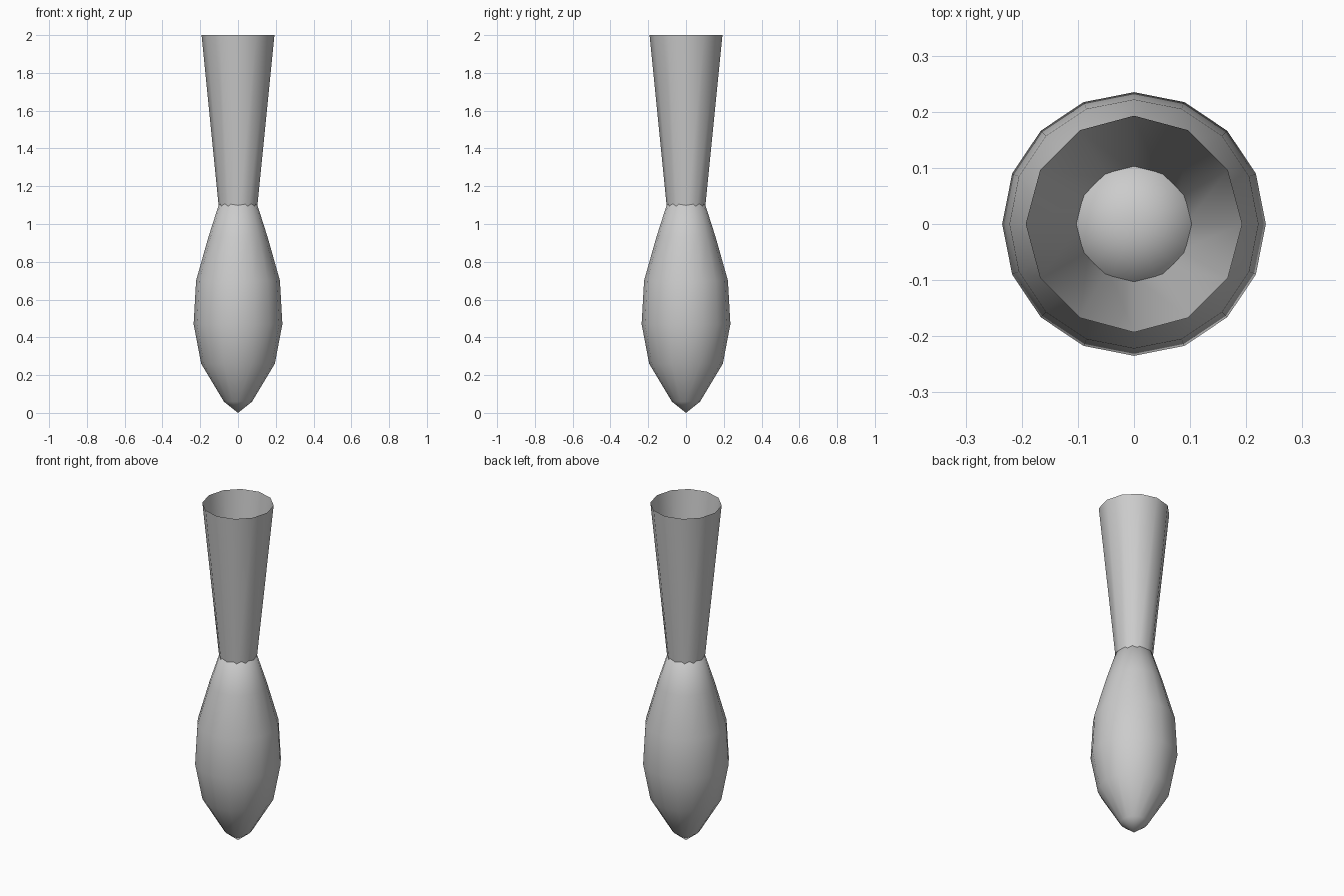
import bpy, bmesh
from math import cos, sin, pi

if "Cube" in bpy.data.objects:
    bpy.data.objects.remove(bpy.data.objects["Cube"])


def lathe(name, profile, sides, angle):
    """Revolve (radius, z) points about z; radius 0 makes a pointed end."""
    bm = bmesh.new()
    rings = []
    for r, z in profile:
        count = sides if r > 0 else 1
        rings.append([bm.verts.new((r * cos(2 * pi * i / sides),
                                    r * sin(2 * pi * i / sides), z))
                      for i in range(count)])
    for low, high in zip(rings, rings[1:]):
        for i in range(sides):
            j = (i + 1) % sides
            corners = [low[i % len(low)], low[j % len(low)],
                       high[j % len(high)], high[i % len(high)]]
            bm.faces.new(list(dict.fromkeys(corners)))
    mesh = bpy.data.meshes.new(name)
    bm.to_mesh(mesh)
    bm.free()
    obj = bpy.data.objects.new(name, mesh)
    bpy.context.collection.objects.link(obj)
    bpy.ops.object.select_all(action='DESELECT')
    obj.select_set(True)
    bpy.context.view_layer.objects.active = obj
    bpy.ops.object.shade_smooth_by_angle(angle=angle)
    return obj


# Bulbous pointed body, its upper tip hidden inside the neck
lathe("bulb_body", [(0, 0), (0.075, 0.06), (0.195, 0.26), (0.235, 0.47),
                    (0.222, 0.70), (0.157, 0.93), (0, 1.42)], 16, pi / 3)

# Open flared neck, sunk a little into the body
lathe("flared_neck", [(0.093, 1.0), (0.193, 2.0)], 12, pi / 4)
